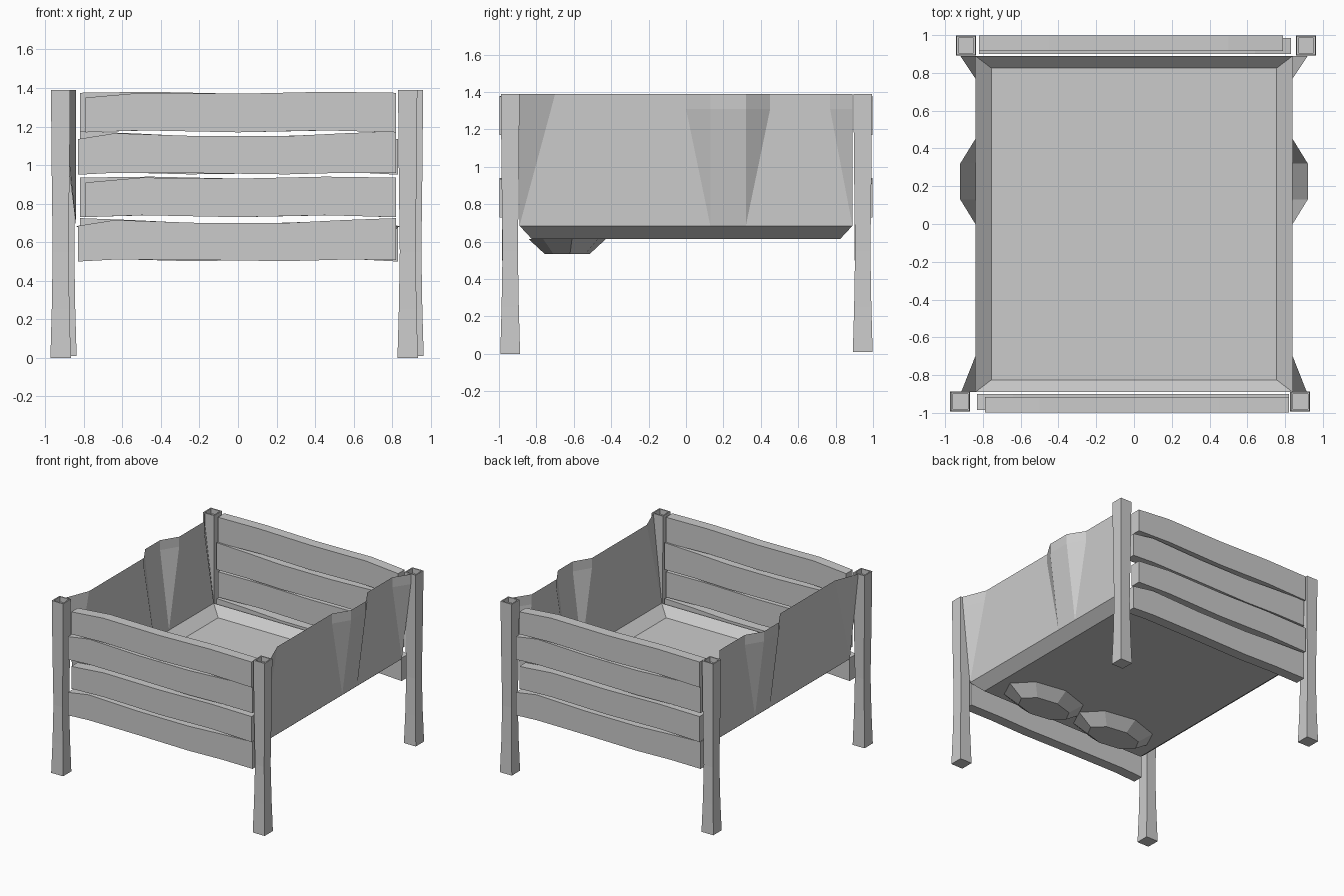
import bpy, bmesh, math
from mathutils import Matrix

cube = bpy.data.objects.get("Cube")
if cube:
    bpy.data.objects.remove(cube, do_unlink=True)

grey = bpy.data.materials.new("plain_grey")
grey.use_nodes = True
grey.diffuse_color = (0.6, 0.6, 0.6, 1)
shader = grey.node_tree.nodes["Principled BSDF"]
shader.inputs["Base Color"].default_value = grey.diffuse_color
shader.inputs["Roughness"].default_value = 0.9


def finish(bm, name, closed=True):
    bmesh.ops.remove_doubles(bm, verts=bm.verts, dist=0.0005)
    if closed:
        bmesh.ops.recalc_face_normals(bm, faces=bm.faces)
    mesh = bpy.data.meshes.new(name)
    bm.to_mesh(mesh)
    bm.free()
    mesh.materials.append(grey)
    obj = bpy.data.objects.new(name, mesh)
    bpy.context.collection.objects.link(obj)
    return obj


def bridge(bm, a, b, loop=True):
    """Join two equal rows of vertices with quads."""
    n = len(a)
    return [bm.faces.new((a[i], a[(i + 1) % n], b[(i + 1) % n], b[i]))
            for i in range(n if loop else n - 1)]


# Legs: square posts with a slim waist and a recessed top
def leg(name, cx, cy, base):
    bm = bmesh.new()
    profile = ((base, 0.053), (0.25, 0.046), (0.55, 0.041),
               (0.95, 0.046), (1.39, 0.05), (1.39, 0.04), (1.35, 0.04))
    corners = ((-1, -1), (1, -1), (1, 1), (-1, 1))
    rings = [[bm.verts.new((cx + sx * r, cy + sy * r, z)) for sx, sy in corners]
             for z, r in profile]
    for a, b in zip(rings, rings[1:]):
        bridge(bm, a, b)
    bm.faces.new(rings[0][::-1])
    bm.faces.new(rings[-1])
    finish(bm, name)


leg("front_right_leg", -0.92, -0.94, 0)
leg("front_left_leg", 0.88, -0.94, 0)
leg("back_right_leg", -0.89, 0.945, 0.01)
leg("back_left_leg", 0.91, 0.945, 0.01)


# Planks: two wavy outlines (x, bottom, top), each used twice per end
UPPER = ((-0.79, 1.17, 1.35), (-0.5, 1.18, 1.375), (0, 1.17, 1.37),
         (0.45, 1.18, 1.38), (0.82, 1.17, 1.375))
LOWER = ((-0.83, 0.95, 1.135), (-0.64, 0.96, 1.165), (-0.2, 0.958, 1.15),
         (0.25, 0.952, 1.15), (0.55, 0.96, 1.165), (0.82, 0.958, 1.175))


def plank(name, outline, drop, y0, y1, turn):
    bm = bmesh.new()
    rings = [[bm.verts.new((x, y, z - drop))
              for y, z in ((y0, lo), (y1, lo), (y1, hi), (y0, hi))]
             for x, lo, hi in outline]
    for a, b in zip(rings, rings[1:]):
        bridge(bm, a, b)
    bm.faces.new(rings[0])
    bm.faces.new(rings[-1][::-1])
    if turn:
        bm.transform(Matrix.Rotation(math.pi, 4, "Z"))
    finish(bm, name)


for end, turn in (("front", False), ("back", True)):
    for i, drop in enumerate((0, 0.44)):
        plank(f"{end}_plank_{2 * i + 1}", UPPER, drop, -0.998, -0.915, turn)
        plank(f"{end}_plank_{2 * i + 2}", LOWER, drop + 0.01 * i, -0.985, -0.9, turn)


# Side sheets: (top y, bottom y, outward push at the top)
FOLDS = ((-0.89, -0.89, 0.075), (-0.7, -0.89, 0), (0, 0.13, 0), (0.13, 0.13, 0.08),
         (0.32, 0.32, 0.08), (0.45, 0.32, 0), (0.77, 0.89, 0), (0.89, 0.89, 0.08))


def side_sheet(name, side):
    bm = bmesh.new()
    rows = [[], [], []]
    for i, (top, low, push) in enumerate(FOLDS):
        t = 0.11 if i < 2 else 0
        mid = top + (low - top) * t
        for row, y, out, z in zip(rows, (top, mid, low),
                                  (push, push * (1 - t), 0), (1.39, 1.31, 0.685)):
            row.append(bm.verts.new((side * (0.84 + out), y, z)))
    for a, b in zip(rows, rows[1:]):
        faces = bridge(bm, a, b, loop=False)
        if side > 0:
            bmesh.ops.reverse_faces(bm, faces=faces)
    bmesh.ops.dissolve_degenerate(bm, dist=0.0005, edges=bm.edges)
    finish(bm, name, closed=False)


side_sheet("left_side_sheet", 1)
side_sheet("right_side_sheet", -1)

# Floor tray: flat bottom with a sloped rim
bm = bmesh.new()
rim, base = [[bm.verts.new((sx * hx, sy * hy, z))
              for sx, sy in ((-1, -1), (1, -1), (1, 1), (-1, 1))]
             for hx, hy, z in ((0.84, 0.89, 0.685), (0.755, 0.825, 0.615))]
bridge(bm, rim, base)
bm.faces.new(base)
finish(bm, "floor_tray", closed=False)

# Two faceted bulges hanging under the floor near the front
for name, cx in (("left_bulge", 0.34), ("right_bulge", -0.33)):
    bm = bmesh.new()
    angles = [math.radians(7 + 45 * k) for k in range(8)]
    top, low = [[bm.verts.new((cx + rx * math.cos(a), -0.635 + ry * math.sin(a), z))
                 for a in angles]
                for rx, ry, z in ((0.35, 0.207, 0.613), (0.23, 0.122, 0.535))]
    bridge(bm, top, low)
    bm.faces.new(low)
    finish(bm, name, closed=False)
